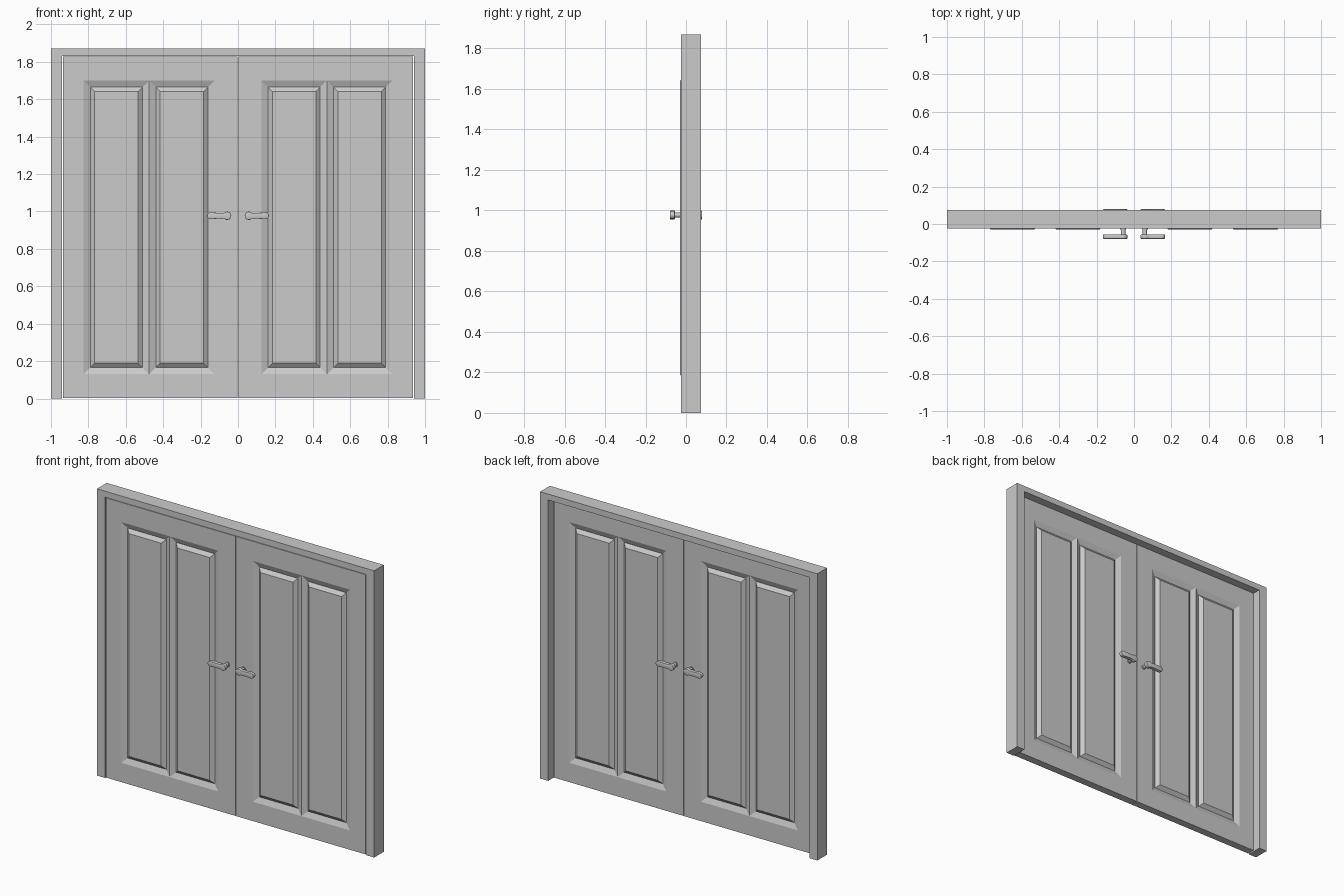
import bpy, bmesh, math
from mathutils import Matrix

if "Cube" in bpy.data.objects:
    bpy.data.objects.remove(bpy.data.objects["Cube"])


def finish(name, bm, mirror=None, smooth=None):
    bmesh.ops.recalc_face_normals(bm, faces=bm.faces)
    me = bpy.data.meshes.new(name)
    bm.to_mesh(me)
    bm.free()
    ob = bpy.data.objects.new(name, me)
    bpy.context.collection.objects.link(ob)
    if smooth:
        me.polygons.foreach_set("use_smooth", [True] * len(me.polygons))
        me.set_sharp_from_angle(angle=math.radians(smooth))
    if mirror:
        mod = ob.modifiers.new("mirror", 'MIRROR')
        mod.use_axis = mirror
        mod.use_mirror_merge = False
    return ob


def prism(bm, points, y0, y1):
    """Extrude an x/z outline from y0 to y1."""
    face = bm.faces.new([bm.verts.new((x, y0, z)) for x, z in points])
    ext = bmesh.ops.extrude_face_region(bm, geom=[face])["geom"]
    for v in ext:
        if isinstance(v, bmesh.types.BMVert):
            v.co.y = y1


# Door surround: open-bottomed frame
bm = bmesh.new()
W, H, w, h = 1.0, 1.87, 0.942, 1.831
prism(bm, [(-W, 0), (-W, H), (W, H), (W, 0), (w, 0), (w, h), (-w, h), (-w, 0)], -0.025, 0.075)
finish("door_frame", bm)

# Door leaf with two raised panels on each side, mirrored
x0, x1, z0, z1, t = 0.002, 0.936, 0.004, 1.828, 0.025
bm = bmesh.new()
prism(bm, [(x0, z0), (x1, z0), (x1, z1), (x0, z1)], -t, t)
bmesh.ops.recalc_face_normals(bm, faces=bm.faces)
cuts = [((x, 0, 0), (1, 0, 0)) for x in (0.125, 0.475, 0.825)]
cuts += [((0, 0, z), (0, 0, 1)) for z in (0.13, 1.70)]
for co, no in cuts:
    bmesh.ops.bisect_plane(bm, geom=bm.verts[:] + bm.edges[:] + bm.faces[:],
                           plane_co=co, plane_no=no)
panels = []
for f in bm.faces:
    c = f.calc_center_median()
    if abs(f.normal.y) > 0.9 and 0.125 < c.x < 0.825 and 0.13 < c.z < 1.70:
        panels.append(f)
# gentle slope inward, then steep bevel up to the raised field
bmesh.ops.inset_individual(bm, faces=panels, thickness=0.05, depth=-0.015)
bmesh.ops.inset_individual(bm, faces=panels, thickness=0.033, depth=0.019)
finish("door_leaves", bm, (True, False, False), 22)

# Lever handles: rounded hub, narrow neck, rounded tip
hz, hx, r = 0.977, 0.058, 0.022
top = [(hx + r * math.cos(a), r * math.sin(a))
       for a in (math.radians(180 - 15 * i) for i in range(10))]
top += [(0.088, 0.016), (0.10, 0.015), (0.145, 0.018)]
top += [(0.147 + 0.018 * math.cos(a), 0.018 * math.sin(a))
        for a in (math.radians(75 - 15 * i) for i in range(6))]
outline = [(x, hz + z) for x, z in top] + [(x, hz - z) for x, z in top[-2:0:-1]]
bm = bmesh.new()
prism(bm, outline, -0.079, -0.055)
rim = [e for e in bm.edges if abs(e.verts[0].co.y - e.verts[1].co.y) < 1e-5]
bmesh.ops.bevel(bm, geom=rim, offset=0.003, segments=2, profile=0.5, affect='EDGES')
finish("lever_handles", bm, (True, True, False), 40)

# Handle spindles
bm = bmesh.new()
for rad, ya, yb in ((0.012, -0.058, -0.024), (0.016, -0.030, -0.024)):
    m = Matrix.Translation((hx, (ya + yb) / 2, hz)) @ Matrix.Rotation(math.pi / 2, 4, 'X')
    bmesh.ops.create_cone(bm, cap_ends=True, segments=24, radius1=rad, radius2=rad,
                          depth=yb - ya, matrix=m)
finish("handle_spindles", bm, (True, True, False), 40)
